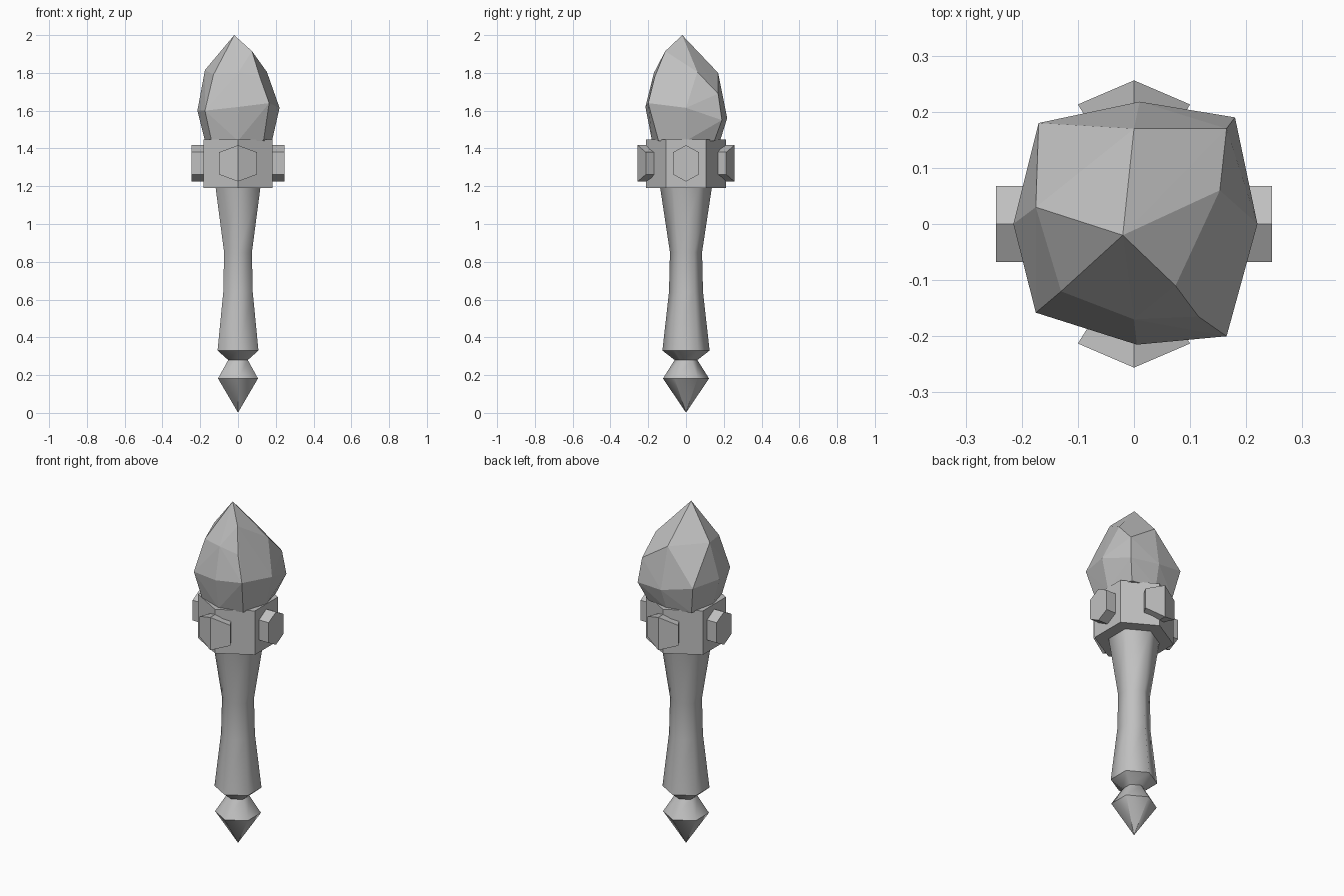
import bpy
import bmesh
from math import radians
from mathutils import Matrix, Vector

if "Cube" in bpy.data.objects:
    bpy.data.objects.remove(bpy.data.objects["Cube"], do_unlink=True)

# One plain stone colour
grey = bpy.data.materials.new("plain grey")
colour = (0.53, 0.53, 0.53, 1)
grey.diffuse_color = colour
grey.use_nodes = True
grey.node_tree.nodes["Principled BSDF"].inputs["Base Color"].default_value = colour


def finish(name, bm):
    bmesh.ops.recalc_face_normals(bm, faces=bm.faces[:])
    mesh = bpy.data.meshes.new(name)
    bm.to_mesh(mesh)
    bm.free()
    mesh.materials.append(grey)
    obj = bpy.data.objects.new(name, mesh)
    bpy.context.collection.objects.link(obj)
    return obj


def hex_lathe(name, profile, smooth=False):
    """Six-sided solid from (radius, height) pairs, with corners on the y axis."""
    bm = bmesh.new()
    rings = []
    for radius, z in profile:
        rings.append([bm.verts.new(Matrix.Rotation(radians(60 * i), 3, "Z") @ Vector((0, radius, z)))
                      for i in range(6)])
    for low, high in zip(rings, rings[1:]):
        for i in range(6):
            j = (i + 1) % 6
            face = bm.faces.new((low[i], low[j], high[j], high[i]))
            face.smooth = smooth
        if smooth:
            # Each turned ring keeps a crisp edge
            for i in range(6):
                edge = bm.edges.get((low[i], low[(i + 1) % 6]))
                edge.smooth = low[0].co.z > 0.5
    bm.faces.new(rings[0])
    bm.faces.new(rings[-1])
    return finish(name, bm)


def boss(name, turn, half_width, reach, fold, inner, taper):
    """Hexagonal block facing outward; fold sets how far its sides sit back."""
    bm = bmesh.new()
    outline = [(0, 1.417), (1, 1.38), (1, 1.262), (0, 1.225), (-1, 1.262), (-1, 1.38)]
    spin = Matrix.Rotation(radians(turn), 3, "Z")
    outer, back = [], []
    for side, z in outline:
        x = side * half_width
        outer.append(bm.verts.new(spin @ Vector((x, -reach + fold * abs(side), z))))
        back.append(bm.verts.new(spin @ Vector((x * taper, -inner, z))))
    for i in range(6):
        j = (i + 1) % 6
        bm.faces.new((outer[i], outer[j], back[j], back[i]))
    bm.faces.new(outer[:4])
    bm.faces.new(outer[3:] + outer[:1])
    bm.faces.new(back)
    return finish(name, bm)


# Turned grip and pointed pommel
hex_lathe("grip", [(0.06, 0.28), (0.125, 0.33), (0.09, 0.64), (0.085, 0.85), (0.138, 1.2)], True)
hex_lathe("pommel", [(0.001, 0.003), (0.122, 0.182), (0.06, 0.28)], True)

# Collar with a boss on each of four sides
hex_lathe("collar", [(0.212, 1.19), (0.212, 1.447)])
for label, turn in (("front", 0), ("back", 180)):
    boss(label + "_boss", turn, 0.1, 0.256, 0.043, 0.149, 0.6)
for label, turn in (("left", 90), ("right", 270)):
    boss(label + "_boss", turn, 0.068, 0.246, 0, 0.1, 1)

# Rough-cut head: rings run from front, counter-clockwise
base = [(0, -.18), (.135, -.145), (.18, 0), (.14, .15),
        (0, .18), (-.14, .15), (-.175, 0), (-.14, -.13)]
girdle = [(.005, -.215, 1.62), (.165, -.2, 1.64), (.22, 0, 1.615), (.18, .19, 1.55),
          (.01, .218, 1.56), (-.17, .18, 1.6), (-.215, 0, 1.6), (-.175, -.158, 1.6)]
shoulder = [(0, -.17, 1.8), (.115, -.165, 1.78), (.153, .06, 1.805), (.165, .17, 1.69),
            (0, .17, 1.8), (-.175, .03, 1.815), (-.13, -.12, 1.79)]
crown = [(.074, -.11, 1.915), (-.02, -.02, 2)]

bm = bmesh.new()
for point in [(x, y, 1.44) for x, y in base] + girdle + shoulder + crown:
    bm.verts.new(point)
hull = bmesh.ops.convex_hull(bm, input=bm.verts[:])
loose = [v for v in bm.verts if not v.link_faces]
bmesh.ops.delete(bm, geom=loose, context="VERTS")
finish("faceted_head", bm)
